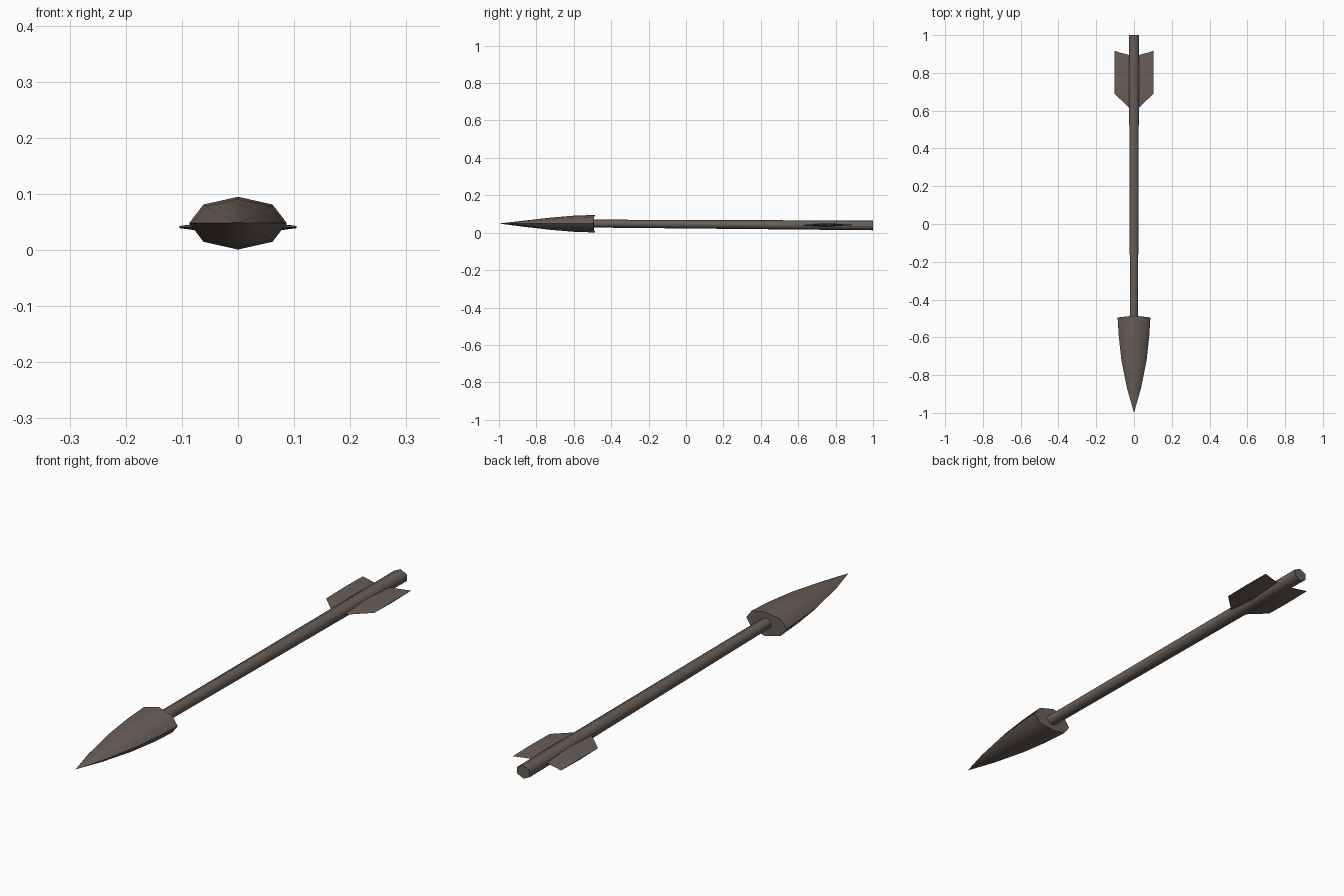
import bpy, bmesh, math

if "Cube" in bpy.data.objects:
    bpy.data.objects.remove(bpy.data.objects["Cube"])

mat = bpy.data.materials.new("dark brown grey")
mat.diffuse_color = (0.14, 0.112, 0.094, 1)
mat.use_nodes = True
mat.node_tree.nodes["Principled BSDF"].inputs["Base Color"].default_value = mat.diffuse_color


def finish(name, bm, sharp_deg):
    """Turn a bmesh into a smooth shaded object with sharp hard edges."""
    bmesh.ops.recalc_face_normals(bm, faces=bm.faces)
    for f in bm.faces:
        f.smooth = True
    for e in bm.edges:
        e.smooth = e.calc_face_angle(math.pi) < math.radians(sharp_deg)
    me = bpy.data.meshes.new(name)
    bm.to_mesh(me)
    bm.free()
    me.materials.append(mat)
    ob = bpy.data.objects.new(name, me)
    bpy.context.collection.objects.link(ob)
    return ob


def loft(bm, rings):
    """Skin rings of equal vertex count and cap both ends."""
    rows = [[bm.verts.new(p) for p in r] for r in rings]
    n = len(rows[0])
    for a, b in zip(rows, rows[1:]):
        for i in range(n):
            j = (i + 1) % n
            bm.faces.new((a[i], a[j], b[j], b[i]))
    bm.faces.new(rows[0])
    bm.faces.new(rows[-1])
    return rows


def ring(n, y, rx, rz, cz, sweep=0.0):
    """Upright polygon with a point at the top; sides swept forward."""
    pts = []
    for i in range(n):
        a = 2 * math.pi * i / n
        s = math.sin(a)
        pts.append((rx * s, y - sweep * abs(s), cz + rz * math.cos(a)))
    return pts


# Arrowhead: eight sided tapering blade
bm = bmesh.new()
profile = [(-0.998, 0.001, 0.001), (-0.87, 0.037, 0.016), (-0.72, 0.067, 0.033),
           (-0.60, 0.080, 0.043)]
rings = [ring(8, y, rx, rz, 0.048) for y, rx, rz in profile]
rings.append(ring(8, -0.485, 0.087, 0.047, 0.048, 0.01))
rows = loft(bm, rings)
bmesh.ops.pointmerge(bm, verts=rows[0], merge_co=(0, -1, 0.049))
finish("arrowhead", bm, 50)

# Shaft: six sided, slightly thicker at the back
bm = bmesh.new()
loft(bm, [ring(6, -0.55, 0.021 / 0.866, 0.021, 0.049),
          ring(6, 1.0, 0.027 / 0.866, 0.026, 0.039)])
finish("shaft", bm, 65)

# Feather vanes: thin swept wedges on each side
for side, label in ((-1, "left"), (1, "right")):
    bm = bmesh.new()
    # x, front y, back y, half thickness
    rings = []
    for x, y0, y1, t in ((0.015, 0.605, 0.892, 0.010), (0.065, 0.653, 0.905, 0.007),
                         (0.104, 0.69, 0.917, 0.002)):
        m, z = (y0 + y1) / 2, 0.041
        rings.append([(side * x, y0, z), (side * x, m, z + t),
                      (side * x, y1, z), (side * x, m, z - t)])
    loft(bm, rings)
    finish(label + "_vane", bm, 50)
